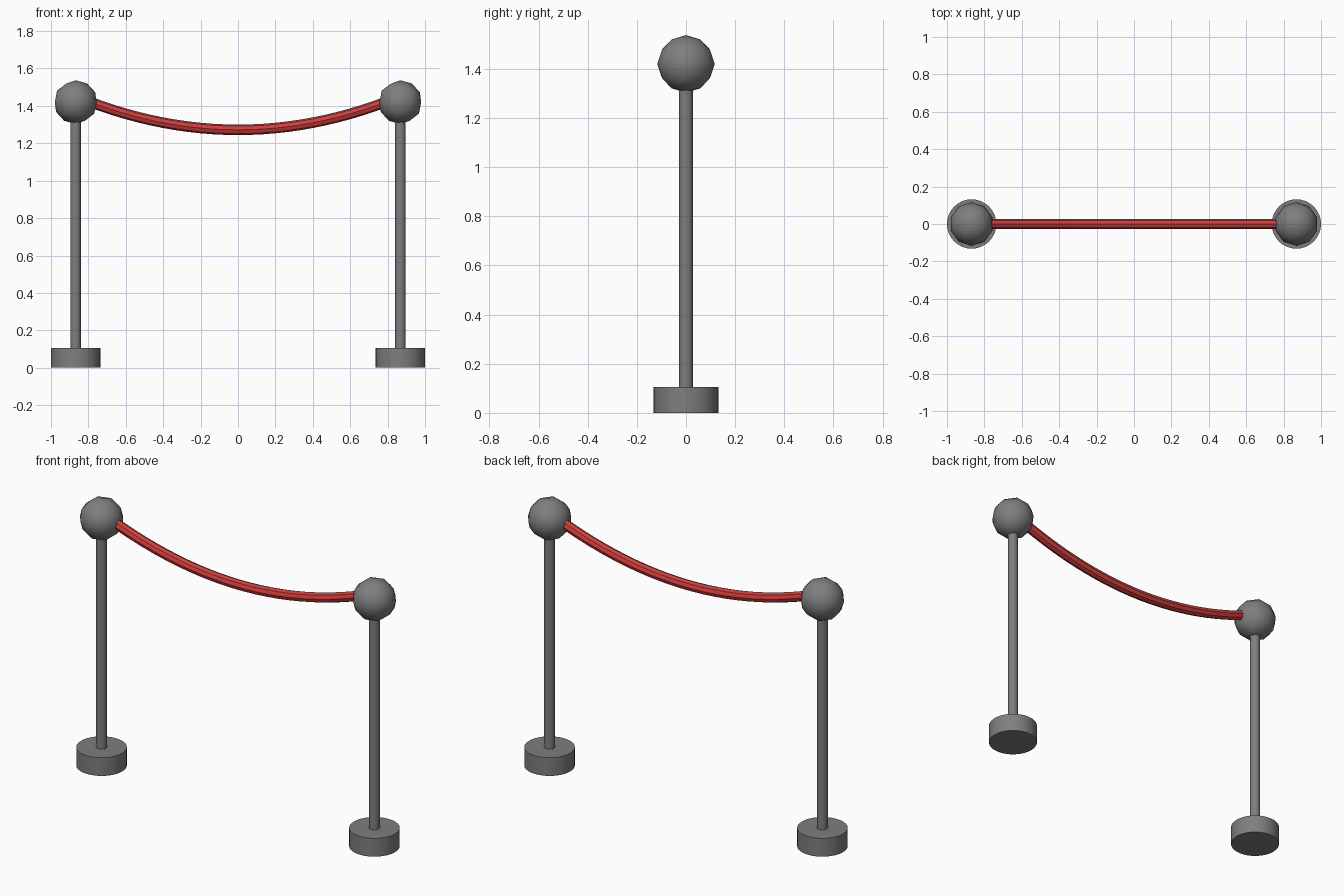
import bpy, math

cube = bpy.data.objects.get("Cube")
if cube:
    bpy.data.objects.remove(cube, do_unlink=True)

POST_X = 0.868
BALL_Z = 1.42


def make_material(name, rgb):
    mat = bpy.data.materials.new(name)
    mat.use_nodes = True
    color = (*rgb, 1.0)
    mat.diffuse_color = color
    mat.node_tree.nodes["Principled BSDF"].inputs["Base Color"].default_value = color
    return mat


def finish(name, mat):
    obj = bpy.context.object
    obj.name = name
    obj.data.materials.append(mat)
    bpy.ops.object.shade_smooth_by_angle(angle=math.radians(40))


def cylinder(name, x, z0, z1, radius, sides):
    bpy.ops.mesh.primitive_cylinder_add(vertices=sides, radius=radius, depth=z1 - z0,
                                        location=(x, 0, (z0 + z1) / 2))
    finish(name, steel)


steel = make_material("grey_metal", (0.21, 0.21, 0.21))
red = make_material("red_rope", (0.62, 0.05, 0.05))

# Two posts: base, pole and faceted ball finial
for side, x in (("right", -POST_X), ("left", POST_X)):
    cylinder(side + "_base", x, 0, 0.105, 0.132, 32)
    cylinder(side + "_pole", x, 0.1, BALL_Z - 0.05, 0.028, 32)
    bpy.ops.mesh.primitive_ico_sphere_add(subdivisions=2, radius=0.117, location=(x, 0, BALL_Z))
    finish(side + "_ball", steel)

# Sagging rope, a tube swept along a shallow parabola between the balls
curve = bpy.data.curves.new("rope", "CURVE")
curve.dimensions = "3D"
curve.bevel_depth = 0.028
curve.bevel_resolution = 2
curve.use_fill_caps = True
spline = curve.splines.new("POLY")
steps = 24
spline.points.add(steps)
for i, point in enumerate(spline.points):
    x = 0.8 * (2 * i / steps - 1)
    point.co = (x, 0, 1.272 + 0.238 * x * x, 1)
rope = bpy.data.objects.new("rope", curve)
bpy.context.collection.objects.link(rope)
bpy.ops.object.select_all(action="DESELECT")
rope.select_set(True)
bpy.context.view_layer.objects.active = rope
bpy.ops.object.convert(target="MESH")
finish("rope", red)
